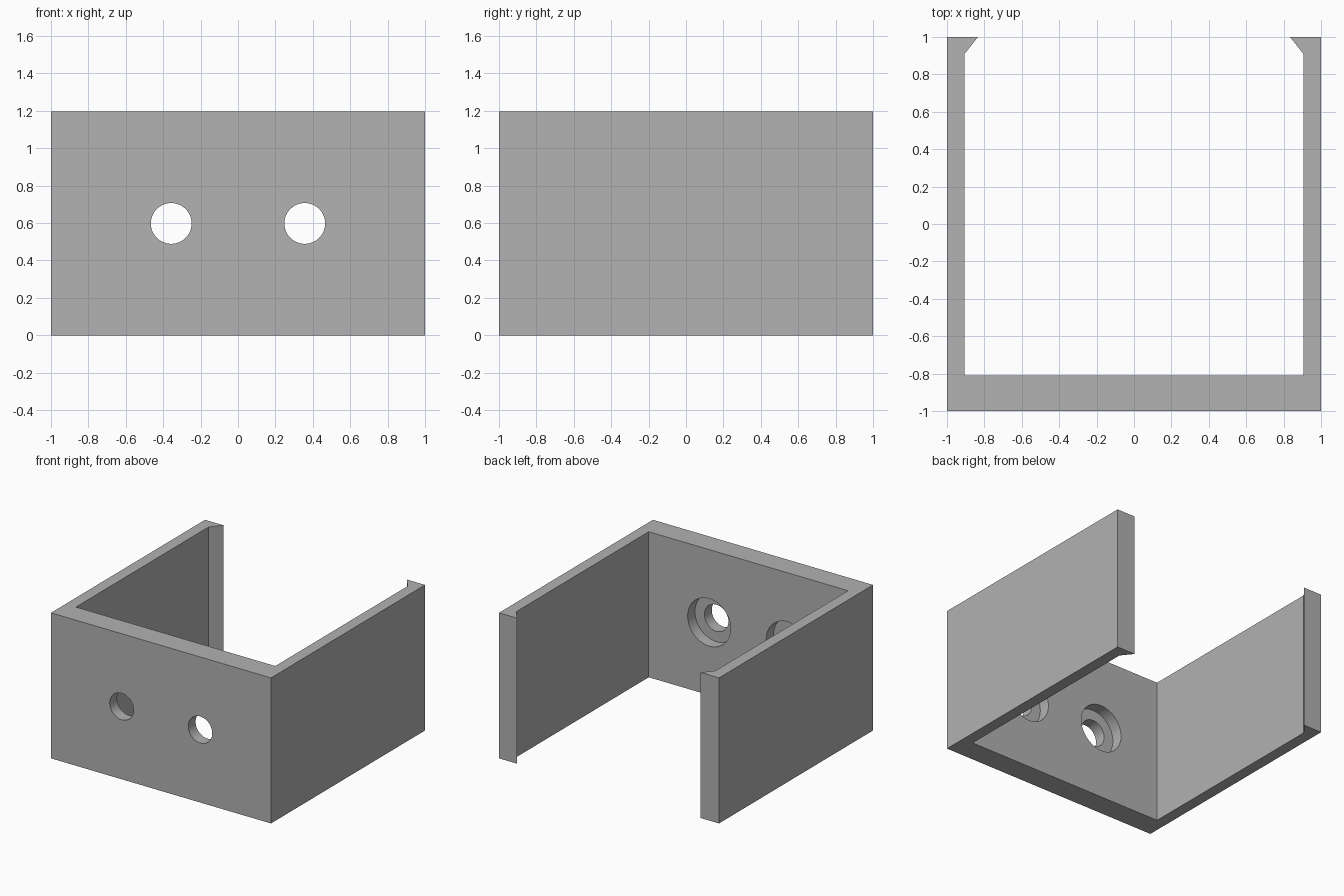
import bpy, bmesh, math

if "Cube" in bpy.data.objects:
    bpy.data.objects.remove(bpy.data.objects["Cube"])

HEIGHT = 1.196
FRONT_IN = -0.81      # inner face of the thick mounting wall
SIDE_IN = 0.906       # inner face of the side walls
HOLE_X, HOLE_Z = 0.357, HEIGHT / 2

grey = bpy.data.materials.new("plain_grey")
grey.diffuse_color = (0.445, 0.445, 0.445, 1)
grey.use_nodes = True
grey.node_tree.nodes["Principled BSDF"].inputs["Base Color"].default_value = grey.diffuse_color


def add_cutter(name, x, radius, y0, y1):
    """Cylinder along y, used to bore the mounting wall."""
    bpy.ops.mesh.primitive_cylinder_add(
        vertices=64, radius=radius, depth=y1 - y0,
        location=(x, (y0 + y1) / 2, HOLE_Z), rotation=(math.pi / 2, 0, 0))
    cutter = bpy.context.object
    cutter.name = name
    cutter.hide_render = True
    return cutter


# U-shaped bracket: half profile with a wedge-shaped lip, mirrored and extruded
half = [(1, -1), (1, 1), (0.834, 1), (SIDE_IN, 0.909), (SIDE_IN, FRONT_IN)]
outline = half + [(-x, y) for x, y in reversed(half)]
bm = bmesh.new()
base = bm.faces.new([bm.verts.new((x, y, 0)) for x, y in outline])
top = bmesh.ops.extrude_face_region(bm, geom=[base])["geom"]
bmesh.ops.translate(bm, vec=(0, 0, HEIGHT),
                    verts=[v for v in top if isinstance(v, bmesh.types.BMVert)])
bmesh.ops.recalc_face_normals(bm, faces=bm.faces)
mesh = bpy.data.meshes.new("bracket")
bm.to_mesh(mesh)
bm.free()
mesh.materials.append(grey)
bracket = bpy.data.objects.new("bracket", mesh)
bpy.context.collection.objects.link(bracket)

# Two screw holes, each with a wider counterbore on the inside
cutters = []
for side in (-1, 1):
    x = side * HOLE_X
    cutters.append(add_cutter("screw_hole_cutter", x, 0.109, -1.2, -0.6))
    cutters.append(add_cutter("counterbore_cutter", x, 0.195, -0.905, -0.6))

bpy.ops.object.select_all(action='DESELECT')
bracket.select_set(True)
bpy.context.view_layer.objects.active = bracket
for cutter in cutters:
    mod = bracket.modifiers.new("bore", 'BOOLEAN')
    mod.operation = 'DIFFERENCE'
    mod.solver = 'EXACT'
    mod.object = cutter
    bpy.ops.object.modifier_apply(modifier=mod.name)
for cutter in cutters:
    bpy.data.objects.remove(cutter)

# Round bores shade smoothly, all corners stay sharp
bpy.ops.object.shade_smooth_by_angle(angle=math.radians(30))
